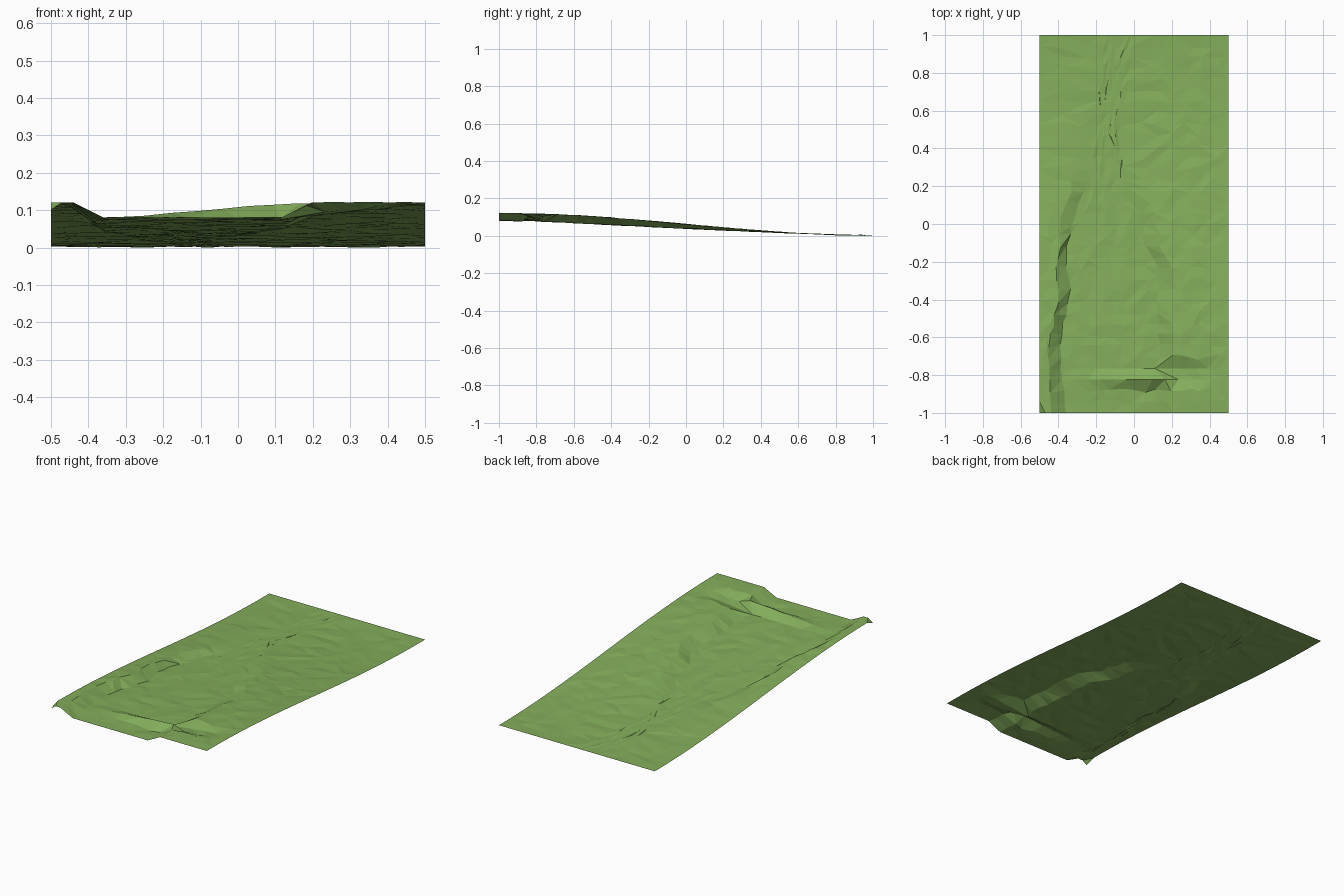
import bpy, bmesh, math, random

random.seed(7)
cube = bpy.data.objects.get("Cube")
if cube:
    bpy.data.objects.remove(cube, do_unlink=True)

# Grass colour
grass = bpy.data.materials.new("grass green")
color = (0.23, 0.42, 0.105, 1)
grass.diffuse_color = color
grass.use_nodes = True
for node in grass.node_tree.nodes:
    if node.type == 'BSDF_PRINCIPLED':
        node.inputs["Base Color"].default_value = color

# Gully outline: y, left rim, left foot, right foot, right rim
OUTLINE = [
    (-1.0, -0.44, -0.36, 0.12, 0.20),
    (-0.68, -0.45, -0.40, 0.13, 0.20),
    (-0.4, -0.40, -0.34, 0.13, 0.21),
    (-0.26, -0.40, -0.35, 0.13, 0.20),
    (-0.1, -0.40, -0.35, 0.06, 0.13),
    (0.05, -0.38, -0.32, 0.04, 0.12),
    (0.14, -0.35, -0.28, -0.04, 0.08),
    (0.5, -0.27, -0.20, -0.08, 0.04),
    (1.0, -0.25, -0.18, 0.0, 0.10),
]
SEGMENTS = (2, 1, 8, 1, 6)     # bank, wall, floor, wall, bank
ROWS = 34


def outline_at(y):
    for a, b in zip(OUTLINE, OUTLINE[1:]):
        if y <= b[0] + 1e-6:
            t = (y - a[0]) / (b[0] - a[0])
            return [p + (q - p) * t for p, q in zip(a[1:], b[1:])]


def slope(y):
    return 0.007 + 0.118 * (0.5 + 0.5 * math.cos(math.pi * (y + 1) / 2))


def gully_depth(y):
    t = min(max((y + 0.6) / 1.3, 0), 1)
    return 0.04 * (1 - t * t * (3 - 2 * t))


def row_points(j):
    """Points across one row as (x, share of the gully depth)."""
    y = -1 + 2 * j / ROWS
    stops = [-0.5] + outline_at(y) + [0.5]
    drops = [0, 0, 1, 1, 0, 0]
    if j == 3:                 # crag standing out of the right wall
        stops[3:5] = 0.165, 0.235
        drops[3:5] = 0, 0.6
    elif j == 4:               # pocket behind the crag
        stops[3:5] = 0.11, 0.17
        drops[4] = 0.8
    points = [(stops[0], drops[0])]
    for k, n in enumerate(SEGMENTS):
        for i in range(1, n + 1):
            t = i / n
            points.append((stops[k] + (stops[k + 1] - stops[k]) * t,
                           drops[k] + (drops[k + 1] - drops[k]) * t))
    return y, points


# Sloping sheet with a gully, roughened away from its borders
bm = bmesh.new()
grid = []
for j in range(ROWS + 1):
    y, points = row_points(j)
    row = []
    for i, (x, drop) in enumerate(points):
        px, py, bump = x, y, 0
        if 0 < i < len(points) - 1 and 0 < j < ROWS:
            bump = random.uniform(-0.003, 0.003)
            if j not in (3, 4):
                px += random.uniform(-0.012, 0.012)
                py += random.uniform(-0.014, 0.014)
        z = slope(py) - drop * gully_depth(py) + bump
        if i == 0 and j == 0:  # worn front corner
            z -= 0.02
        row.append(bm.verts.new((px, py, max(z, 0))))
    grid.append(row)

for low, high in zip(grid, grid[1:]):
    for i in range(len(low) - 1):
        a, b, c, d = low[i], low[i + 1], high[i + 1], high[i]
        if random.random() < 0.5:
            bm.faces.new((a, b, c))
            bm.faces.new((a, c, d))
        else:
            bm.faces.new((a, b, d))
            bm.faces.new((b, c, d))

# Rest the lowest point on the ground
lowest = min(v.co.z for v in bm.verts)
for v in bm.verts:
    v.co.z -= lowest

mesh = bpy.data.meshes.new("hillside")
bm.to_mesh(mesh)
bm.free()
mesh.materials.append(grass)
hillside = bpy.data.objects.new("hillside", mesh)
bpy.context.collection.objects.link(hillside)
